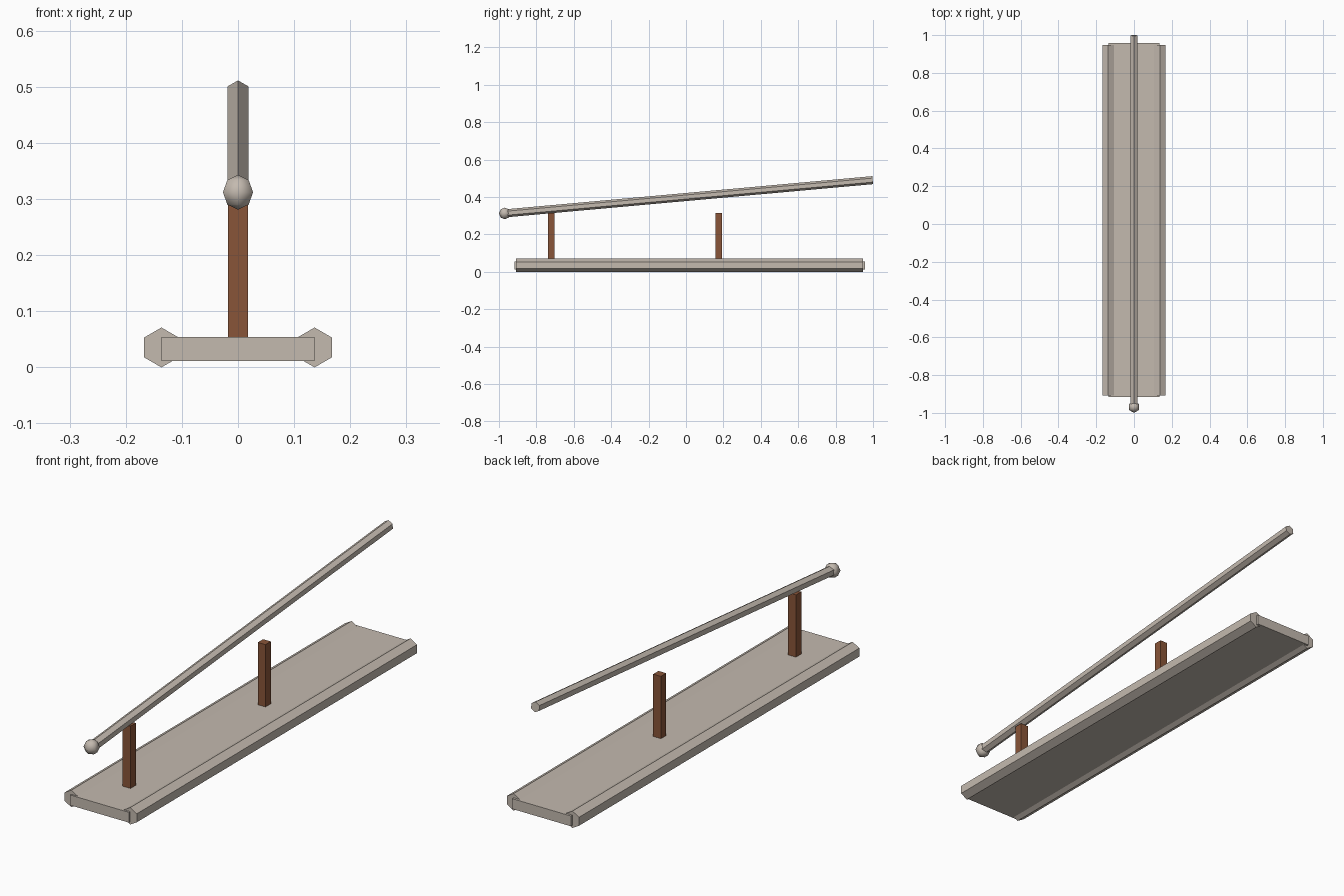
import bpy, math
from mathutils import Vector

if "Cube" in bpy.data.objects:
    bpy.data.objects.remove(bpy.data.objects["Cube"])


def material(name, color):
    m = bpy.data.materials.new(name)
    m.diffuse_color = (*color, 1)
    m.use_nodes = True
    m.node_tree.nodes["Principled BSDF"].inputs["Base Color"].default_value = m.diffuse_color
    return m


STONE = material("warm grey", (0.55, 0.49, 0.43))
WOOD = material("brown wood", (0.25, 0.09, 0.04))


def finish(name, mat):
    ob = bpy.context.object
    ob.name = name
    ob.data.materials.append(mat)
    return ob


def box(name, mat, lo, hi):
    lo, hi = Vector(lo), Vector(hi)
    bpy.ops.mesh.primitive_cube_add(size=1, location=(lo + hi) / 2)
    bpy.context.object.scale = hi - lo
    return finish(name, mat)


def hex_bar(name, mat, a, b, radius):
    """Six-sided bar from a to b (along y), with an edge pointing up."""
    a, b = Vector(a), Vector(b)
    d = b - a
    bpy.ops.mesh.primitive_cylinder_add(vertices=6, radius=radius, depth=d.length,
                                        location=(a + b) / 2)
    # the cylinder's +y corner turns to face up or down
    bpy.context.object.rotation_euler = (-math.atan2(d.y, d.z), 0, 0)
    return finish(name, mat)


# base slab with a hexagonal rail along each long edge
box("base_slab", STONE, (-0.136, -0.917, 0.011), (0.136, 0.957, 0.054))
for side, x in (("left", -0.1365), ("right", 0.1365)):
    hex_bar(side + "_rail", STONE, (x, -0.909, 0.0355), (x, 0.947, 0.0355), 0.0355)

# upright posts
for name, y in (("front_post", -0.72), ("middle_post", 0.174)):
    box(name, WOOD, (-0.018, y - 0.0175, 0.04), (0.018, y + 0.0175, 0.315))

# sloping rod
hex_bar("sloping_rod", STONE, (0, -0.96, 0.313), (0, 0.998, 0.490), 0.0215)

# knob on the low end, with a corner facing forward
bpy.ops.mesh.primitive_uv_sphere_add(segments=6, ring_count=4, radius=0.031,
                                     location=(0, -0.969, 0.312))
knob = finish("end_knob", STONE)
if max(v.co.y for v in knob.data.vertices) < 0.030:
    knob.rotation_euler.z = math.radians(30)
bpy.ops.object.shade_smooth()
